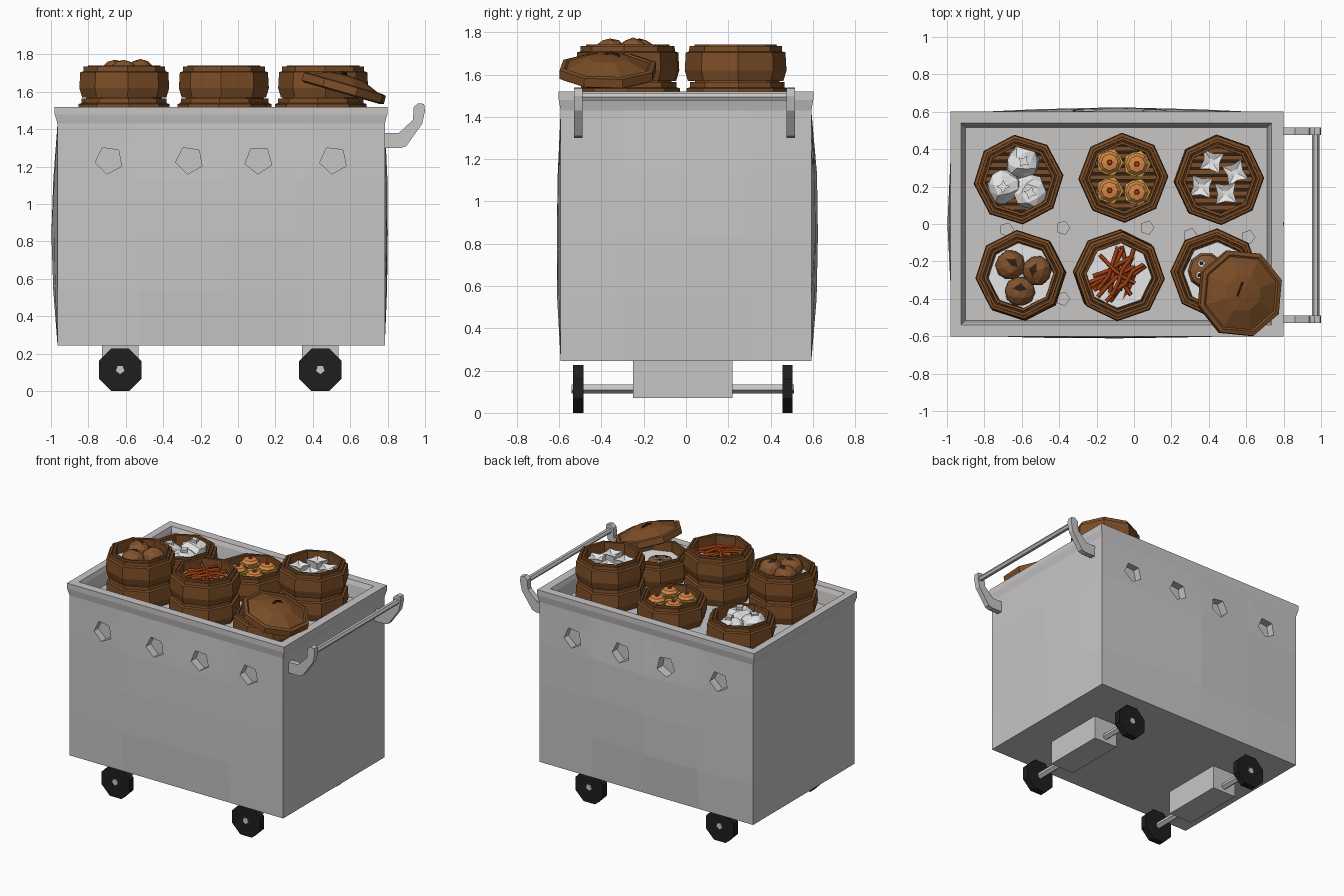
import bpy, bmesh, math, random
from mathutils import Vector

random.seed(4)
if "Cube" in bpy.data.objects:
    bpy.data.objects.remove(bpy.data.objects["Cube"], do_unlink=True)


def material(name, r, g, b):
    m = bpy.data.materials.new(name)
    m.use_nodes = True
    m.diffuse_color = (r, g, b, 1)
    bsdf = next(n for n in m.node_tree.nodes if n.type == 'BSDF_PRINCIPLED')
    bsdf.inputs["Base Color"].default_value = (r, g, b, 1)
    return m


STEEL = material("steel grey", .58, .56, .56)
RUBBER = material("rubber black", .013, .013, .014)
BAMBOO = material("bamboo brown", .2, .075, .02)
GAP = material("dark brown", .03, .014, .007)
WHITE = material("dough white", .82, .82, .83)
BUN = material("baked brown", .23, .09, .028)
ORANGE = material("orange", .68, .24, .06)
YELLOW = material("wrapper yellow", .62, .36, .06)
RED = material("sauce red", .36, .05, .006)


def finish(name, bm, mats, loc=(0, 0, 0), rot=(0, 0, 0)):
    bmesh.ops.recalc_face_normals(bm, faces=bm.faces)
    me = bpy.data.meshes.new(name)
    bm.to_mesh(me)
    bm.free()
    for m in mats:
        me.materials.append(m)
    ob = bpy.data.objects.new(name, me)
    ob.location, ob.rotation_euler = loc, rot
    bpy.context.collection.objects.link(ob)
    return ob


def loft(name, rings, mat, loc=(0, 0, 0), rot=(0, 0, 0), loop=False):
    """Skin equal-length rings; cap the ends or join them in a loop."""
    bm = bmesh.new()
    vs = [[bm.verts.new(p) for p in r] for r in rings]
    n = len(vs[0])
    for a, b in zip(vs, vs[1:] + (vs[:1] if loop else [])):
        for i in range(n):
            j = (i + 1) % n
            bm.faces.new((a[i], a[j], b[j], b[i]))
    if not loop:
        bm.faces.new(vs[0])
        bm.faces.new(vs[-1])
    return finish(name, bm, [mat], loc, rot)


def circle(r, z, n, turn=0, pinch=1):
    return [Vector((math.cos(a), math.sin(a), 0)) * r * (pinch if i % 2 else 1) + Vector((0, 0, z))
            for i, a in enumerate(turn + math.tau * k / n for k in range(n))]


def lathe(name, profile, mat, loc, n=8, rot=(0, 0, 0), loop=False, turn=0, pinch=1):
    return loft(name, [circle(r, z, n, turn, pinch) for r, z in profile], mat, loc, rot, loop)


def box(name, size, loc, mat, rot=(0, 0, 0)):
    bm = bmesh.new()
    bmesh.ops.create_cube(bm, size=1)
    bmesh.ops.scale(bm, vec=size, verts=bm.verts)
    return finish(name, bm, [mat], loc, rot)


def rod(name, r, y0, y1, x, z, n, mat, turn=0):
    return lathe(name, [(r, y0), (r, y1)], mat, (x, 0, z), n, (-math.pi / 2, 0, 0), turn=turn)


# Cart body: a dented sheet-metal box with a flared rim and a sunken tray
def rect(x0, x1, hy, z, dent=0, seg=4):
    sides = [((x0, -hy), (x1, -hy), (0, -.02)), ((x1, -hy), (x1, hy), (.015, 0)),
             ((x1, hy), (x0, hy), (0, .033)), ((x0, hy), (x0, -hy), (-.032, 0))]
    pts = []
    for a, b, out in sides:
        for k in range(seg):
            t = k / seg
            push = dent * math.sin(math.pi * t) * random.uniform(.7, 1.1)
            pts.append(Vector((a[0] + (b[0] - a[0]) * t + out[0] * push,
                               a[1] + (b[1] - a[1]) * t + out[1] * push, z)))
    return pts


body = loft("cart_body", [
    rect(-.965, .785, .593, .245), rect(-.965, .785, .593, .54, .8),
    rect(-.965, .785, .593, .84, 1), rect(-.965, .785, .593, 1.13, .85),
    rect(-.965, .785, .593, 1.43), rect(-.98, .798, .602, 1.48), rect(-.98, .798, .602, 1.52),
    rect(-.925, .735, .54, 1.52), rect(-.915, .725, .528, 1.49),
    rect(-.9, .712, .515, 1.4)], STEEL)


# Pentagonal vents pressed into the walls and the tray floor
cutters = []
for x in (-.69, -.26, .11, .51):
    for y in (-.6, .6):
        cutters.append(rod("vent_cutter", .075, y - .055, y + .055, x, 1.235, 5, STEEL,
                           math.pi / 2 + random.uniform(-.15, .15)))
for x, y in ((-.68, -.03), (-.38, -.02), (.07, -.02), (.3, -.06), (.61, -.07), (-.38, -.4)):
    cutters.append(lathe("drain_cutter", [(.037, -.02), (.037, .05)], STEEL, (x, y, 1.4), 5))
bpy.context.view_layer.objects.active = body
for c in cutters:
    c.hide_render = True
    mod = body.modifiers.new("vent", 'BOOLEAN')
    mod.operation, mod.solver, mod.object = 'DIFFERENCE', 'EXACT', c
    bpy.ops.object.modifier_apply(modifier=mod.name)
    bpy.data.objects.remove(c, do_unlink=True)

# Undercarriage: axle blocks, axles and octagonal wheels
for end, x in (("left", .44), ("right", -.63)):
    box(f"axle_block_{end}", (.195, .47, .18), (x, -.015, .16), STEEL)
    rod(f"axle_{end}", .024, -.541, .51, x, .115, 5, STEEL, math.pi / 2)
    for side, y in (("front", -.51), ("back", .48)):
        rod(f"wheel_{side}_{end}", .123, y - .024, y + .024, x, .114, 8, RUBBER, math.pi / 8)

# Push handle: two bent brackets and a crossbar
bracket = [(.78, 1.38), (.86, 1.38), (.935, 1.45), (.94, 1.52), (.965, 1.54), (.995, 1.535),
           (1, 1.5), (.985, 1.43), (.9, 1.31), (.87, 1.3), (.78, 1.3)]
for side, y in (("front", -.51), ("back", .495)):
    loft(f"handle_bracket_{side}", [[(px, y + d, pz) for px, pz in bracket] for d in (-.02, .02)], STEEL)
rod("handle_bar", .02, -.52, .505, .972, 1.495, 6, STEEL)


# Steamer baskets with slatted floors
WALL = [(.226, 0), (.241, .05), (.236, .135), (.22, .14), (.219, .165), (.205, .165),
        (.203, .155), (.197, .155), (.194, .172), (.18, .17), (.178, .03)]


def basket(name, x, y, tiers, paper):
    turn = random.uniform(-.1, .1)
    for t in range(tiers):
        base = 1.4 + .17 * t
        off = random.uniform(-.008, .008)
        lathe(f"{name}_wall_{t}", WALL, BAMBOO, (x + off, y - off, base), loop=True, turn=turn)
    lathe(f"{name}_floor", [(.19, .03), (.19, .045)], GAP, (x, y, base), turn=turn)
    if paper:
        lathe(f"{name}_paper", [(.1, .055), (.165, .065), (.175, .1)], WHITE, (x, y, base), turn=turn)
    else:
        for k in range(-4, 5):
            w = 2 * math.sqrt(.183 ** 2 - (k * .038) ** 2)
            box(f"{name}_slat_{k + 4}", (w, .026, .02), (x, y + k * .038, base + .055), BAMBOO)
    return base + .065


def blob(name, r, loc, mats, squash, jitter, sub, rule=None):
    bm = bmesh.new()
    bmesh.ops.create_icosphere(bm, subdivisions=sub, radius=r)
    for v in bm.verts:
        v.co *= random.uniform(1 - jitter, 1 + jitter)
        v.co.z *= squash
    for f in bm.faces:
        if rule and rule(f.calc_center_median()):
            f.material_index = 1
    return finish(name, bm, mats, loc, (0, 0, random.uniform(0, 6)))


# Back right: pleated white dumplings
z = basket("dumpling_basket", -.62, .24, 1, False)
for x, y in ((-.59, .335), (-.7, .2), (-.555, .165)):
    blob("dumpling", .09, (x, y, z + .05), [WHITE], .75, .16, 2)
    lathe("dumpling_tip", [(.05, 0), (.03, .03), (.035, .05)], WHITE, (x, y, z + .08), 8, pinch=.5, turn=x * 9)

# Back middle: open-topped dumplings
z = basket("open_dumpling_basket", -.06, .25, 1, False)
for x, y in ((-.13, .33), (.015, .32), (-.13, .18), (.015, .17)):
    lathe("open_dumpling_wrapper", [(.06, 0), (.072, .03), (.062, .06), (.074, .08), (.05, .085)],
          YELLOW, (x, y, z), 10, pinch=.9)
    lathe("open_dumpling_filling", [(.06, .07), (.061, .09), (.045, .107), (.02, .112)], ORANGE, (x, y, z))
    lathe("open_dumpling_topping", [(.017, .108), (.012, .12)], RED, (x, y, z), 6)

# Back left: four-cornered dumplings
z = basket("star_dumpling_basket", .45, .24, 2, False)
for x, y in ((.415, .335), (.54, .275), (.36, .2), (.49, .165)):
    lathe("star_dumpling", [(.06, 0), (.065, .03), (.078, .075), (.02, .06)], WHITE,
          (x, y, z), 8, turn=random.uniform(.3, 1.2), pinch=.55)

# Front right: round buns with split tops
z = basket("bun_basket", -.605, -.275, 2, True)
for x, y in ((-.66, -.22), (-.52, -.25), (-.61, -.36)):
    blob("bun", .08, (x, y, z + .062), [BUN, GAP], .95, .04, 2,
         lambda c: (c - Vector((.02, 0, .075))).length < .034)

# Front middle: heap of saucy strips
z = basket("strip_basket", -.08, -.275, 2, True)
cu = bpy.data.curves.new("sauce_strips", 'CURVE')
cu.dimensions, cu.bevel_depth, cu.bevel_resolution = '3D', .011, 0
cu.use_fill_caps = True
for k in range(30):
    a = random.gauss(1.0, .45)
    along = Vector((math.cos(a), math.sin(a), 0))
    mid = Vector((random.uniform(-.06, .06), random.uniform(-.05, .05), z + .012 + k * .003))
    sp = cu.splines.new('POLY')
    sp.points.add(3)
    for p, t in zip(sp.points, (-.12, -.04, .04, .12)):
        q = mid + along * t + Vector((random.uniform(-.015, .015), random.uniform(-.015, .015), -abs(t) * .2))
        p.co = (*q, 1)
cu.materials.append(RED)
strips = bpy.data.objects.new("sauce_strips", cu)
strips.location = (-.08, -.275, 0)
bpy.context.collection.objects.link(strips)

# Front left: dotted bun, half covered by a leaning lid
z = basket("covered_basket", .44, -.27, 1, True)
lathe("dotted_bun", [(.08, 0), (.1, .03), (.085, .06), (.05, .072)], BUN, (.385, -.25, z), 10)
for x, y in ((.36, -.21), (.41, -.24), (.35, -.275)):
    lathe("bun_spot", [(.022, .06), (.02, .08)], WHITE, (x, y, z), 6)
    lathe("bun_spot_centre", [(.011, .08), (.01, .085)], GAP, (x, y, z), 6)
tilt = (0, math.radians(16), 0)
lid = lathe("basket_lid", [(.222, 0), (.24, .008), (.238, .05), (.215, .056), (.205, .05), (.19, .056),
                           (.1, .092), (.03, .1)], BAMBOO, (.558, -.37, 1.592), rot=tilt, turn=.3)
grip = loft("lid_grip", [[(x, -.006, h), (x, .006, h), (x, .006, h + .01), (x, -.006, h + .01)]
                         for x, h in ((-.045, .088), (-.02, .108), (.02, .108), (.045, .088))],
            GAP, (.558, -.37, 1.592), (0, tilt[1], 1.2))
